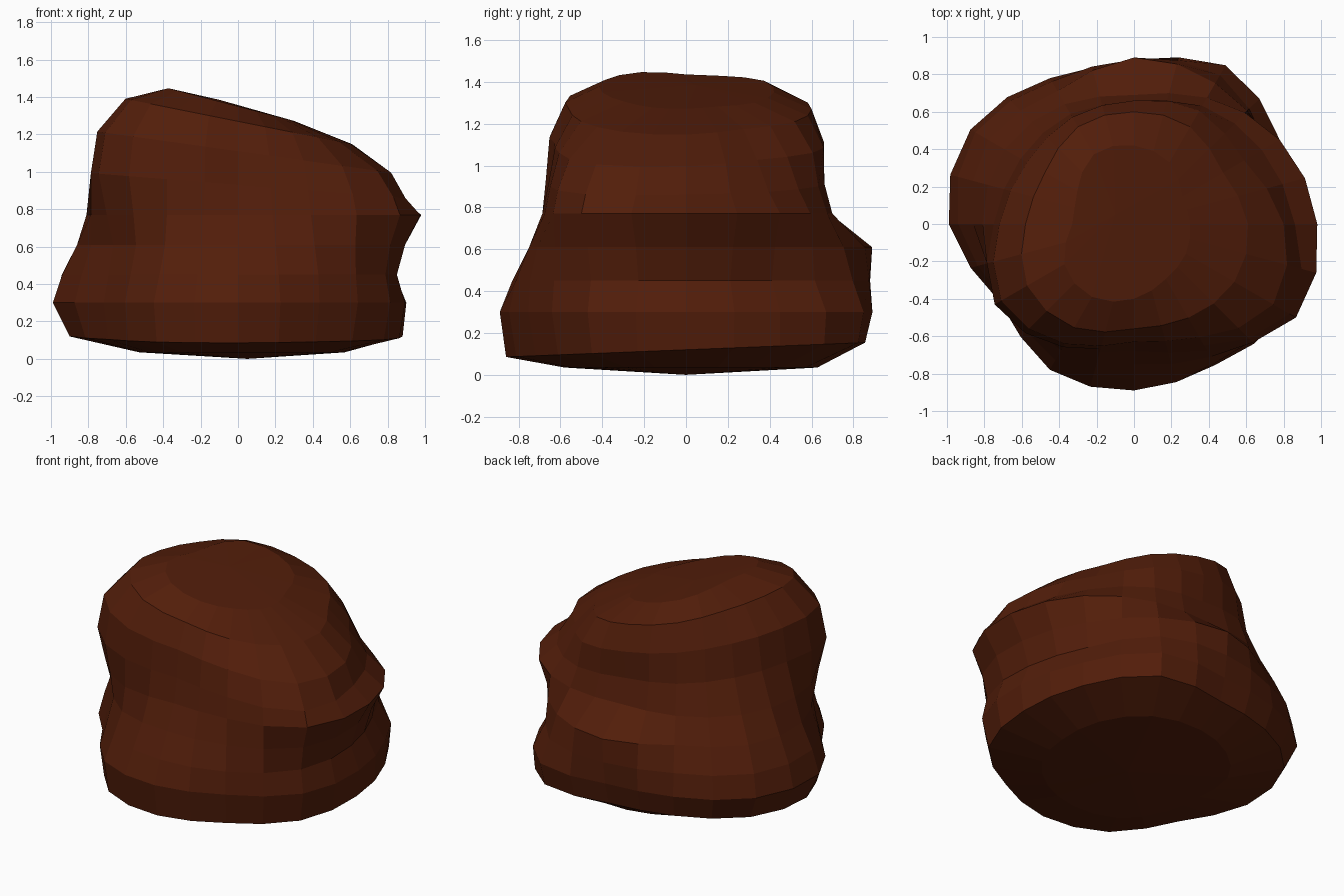
import bpy, bmesh, math

# Boulder cross-sections: height at centre, slope along x,
# then radii every 30 degrees counter-clockwise from +x
RINGS = [
    (0.035, 0.00, .57, .62, .66, .63, .60, .58, .52, .55, .60, .58, .56, .57),
    (0.12, 0.00, .88, .90, .95, .82, .85, .93, .90, .80, .87, .86, .83, .90),
    (0.30, 0.00, .90, .90, .98, .86, .90, 1.01, .99, .83, .90, .89, .87, .94),
    (0.45, 0.00, .84, .82, .92, .88, .88, .98, .94, .80, .84, .83, .86, .91),
    (0.61, 0.00, .89, .85, .87, .89, .82, .90, .86, .77, .78, .75, .82, .94),
    (0.77, 0.00, .98, .90, .78, .69, .74, .80, .81, .81, .76, .68, .78, 1.0),
    (0.93, -.08, .86, .79, .73, .65, .68, .70, .75, .86, .76, .65, .75, .96),
    (1.11, -.14, .80, .68, .70, .66, .66, .66, .72, .82, .74, .63, .70, .86),
    (1.27, -.20, .61, .55, .60, .60, .60, .55, .58, .66, .64, .56, .58, .62),
    (1.35, -.26, .30, .30, .38, .42, .43, .35, .33, .43, .45, .40, .34, .32),
]
STEPS = 12
SIDES = 24


def radius(r, k):
    """Smoothly closed interpolation between the given radii."""
    i, odd = divmod(k, 2)
    a, b, c, d = (r[(i + j) % STEPS] for j in (-1, 0, 1, 2))
    return (9 * (b + c) - a - d) / 16 if odd else b


bm = bmesh.new()
loops = []
for z, slope, *r in RINGS:
    loop = []
    tilt = 0.04 if 0.1 < z < 0.2 else 0     # foot edge rises to the back
    for k in range(SIDES):
        ang = 2 * math.pi * k / SIDES
        x, y = radius(r, k) * math.cos(ang), radius(r, k) * math.sin(ang)
        loop.append(bm.verts.new((x, y, z + slope * x + tilt * y)))
    loops.append(loop)

# Side walls
for lo, hi in zip(loops, loops[1:]):
    for k in range(SIDES):
        n = (k + 1) % SIDES
        bm.faces.new((lo[k], lo[n], hi[n], hi[k]))

# Domed underside and crown
bottom = bm.verts.new((0.05, 0, 0))
crown = bm.verts.new((-0.1, 0.05, 1.385))
for k in range(SIDES):
    n = (k + 1) % SIDES
    bm.faces.new((loops[0][n], loops[0][k], bottom))
    bm.faces.new((loops[-1][k], loops[-1][n], crown))

bmesh.ops.recalc_face_normals(bm, faces=bm.faces)
mesh = bpy.data.meshes.new("boulder")
bm.to_mesh(mesh)
bm.free()

# Dark brown stone
brown = bpy.data.materials.new("dark_brown_stone")
brown.diffuse_color = (0.085, 0.0125, 0.003, 1)
mesh.materials.append(brown)
rock = bpy.data.objects.new("boulder", mesh)
bpy.context.collection.objects.link(rock)
